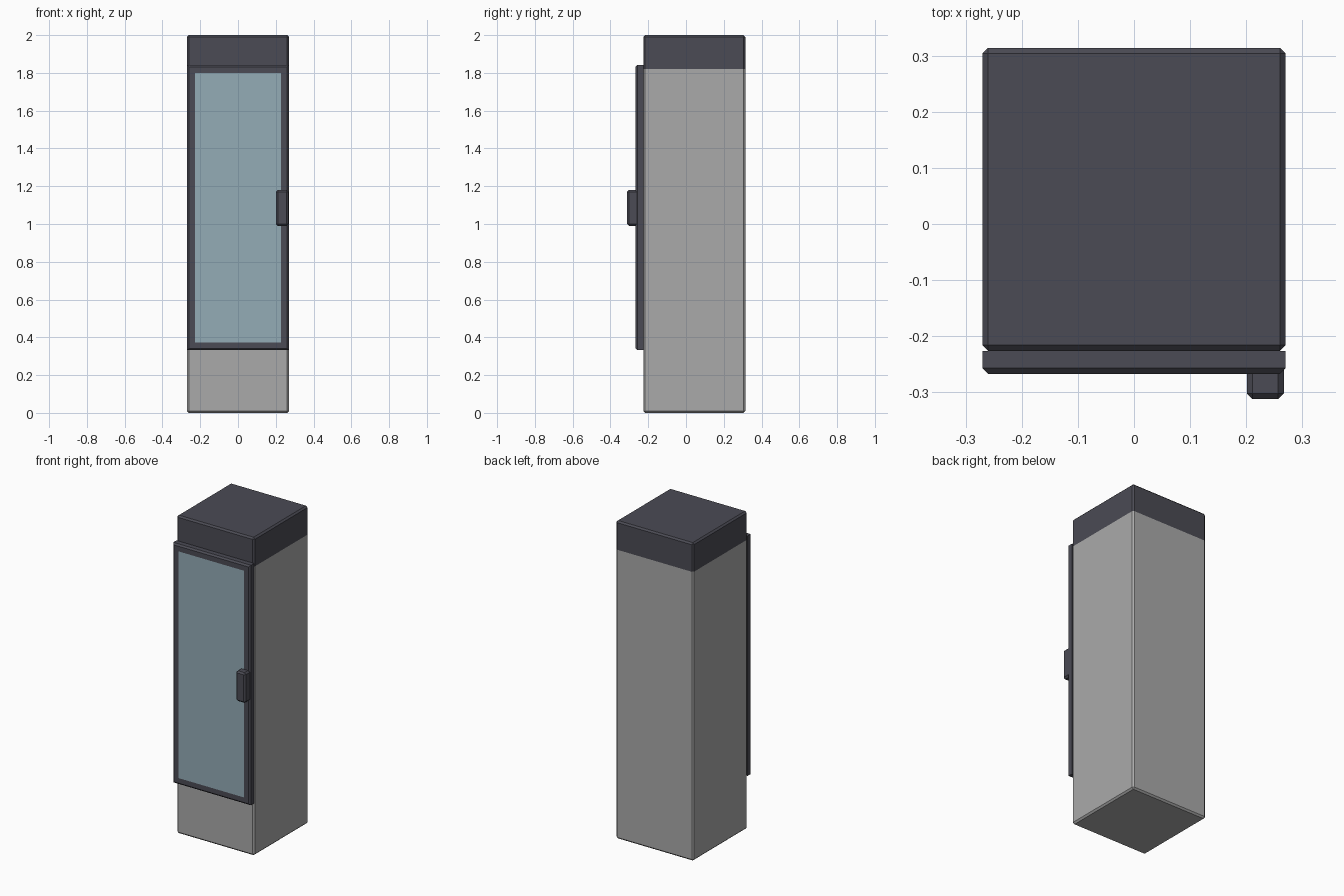
import bpy, bmesh
from mathutils import Vector

if "Cube" in bpy.data.objects:
    bpy.data.objects.remove(bpy.data.objects["Cube"])


def material(name, rgb):
    m = bpy.data.materials.new(name)
    m.diffuse_color = (*rgb, 1.0)
    m.use_nodes = True
    m.node_tree.nodes["Principled BSDF"].inputs["Base Color"].default_value = m.diffuse_color
    return m


GREY = material("light grey", (0.402, 0.402, 0.402))
DARK = material("dark slate", (0.070, 0.070, 0.089))
GLASS = material("pale blue glass", (0.296, 0.413, 0.468))


def chamfered_box(lo, hi, chamfer, edge_rule=lambda e: True):
    """Box between two corners, chamfered along the edges chosen by the rule."""
    lo, hi = Vector(lo), Vector(hi)
    bm = bmesh.new()
    bmesh.ops.create_cube(bm, size=1)
    for v in bm.verts:
        v.co = Vector((lo[i] + (v.co[i] + 0.5) * (hi[i] - lo[i]) for i in range(3)))
    edges = [e for e in bm.edges if edge_rule(e)]
    bmesh.ops.bevel(bm, geom=edges, offset=chamfer, segments=1, affect='EDGES')
    bm.normal_update()
    return bm


def finish(bm, name, mats):
    me = bpy.data.meshes.new(name)
    bm.to_mesh(me)
    bm.free()
    for m in mats:
        me.materials.append(m)
    ob = bpy.data.objects.new(name, me)
    bpy.context.collection.objects.link(ob)
    return ob


# Cabinet: grey below, dark band and top above the colour split
SPLIT = 1.82
bm = chamfered_box((-0.27, -0.226, 0), (0.27, 0.314, 2), 0.01)
bmesh.ops.bisect_plane(bm, geom=bm.verts[:] + bm.edges[:] + bm.faces[:],
                       plane_co=(0, 0, SPLIT), plane_no=(0, 0, 1))
for f in bm.faces:
    f.material_index = int(f.calc_center_median().z > SPLIT)
finish(bm, "cabinet", [GREY, DARK])

# Door: chamfered around its front face, with the glass as an inset face
FRONT = -0.267
bm = chamfered_box((-0.27, FRONT, 0.332), (0.27, -0.226, 1.842), 0.01,
                   lambda e: all(v.co.y < FRONT + 0.001 for v in e.verts))
pane = min(bm.faces, key=lambda f: f.calc_center_median().y)
bmesh.ops.inset_region(bm, faces=[pane], thickness=0.045)
pane.material_index = 1
finish(bm, "door", [DARK, GLASS])

# Door handle
bm = chamfered_box((0.201, -0.312, 0.99), (0.267, -0.247, 1.18), 0.01)
finish(bm, "door_handle", [DARK])
